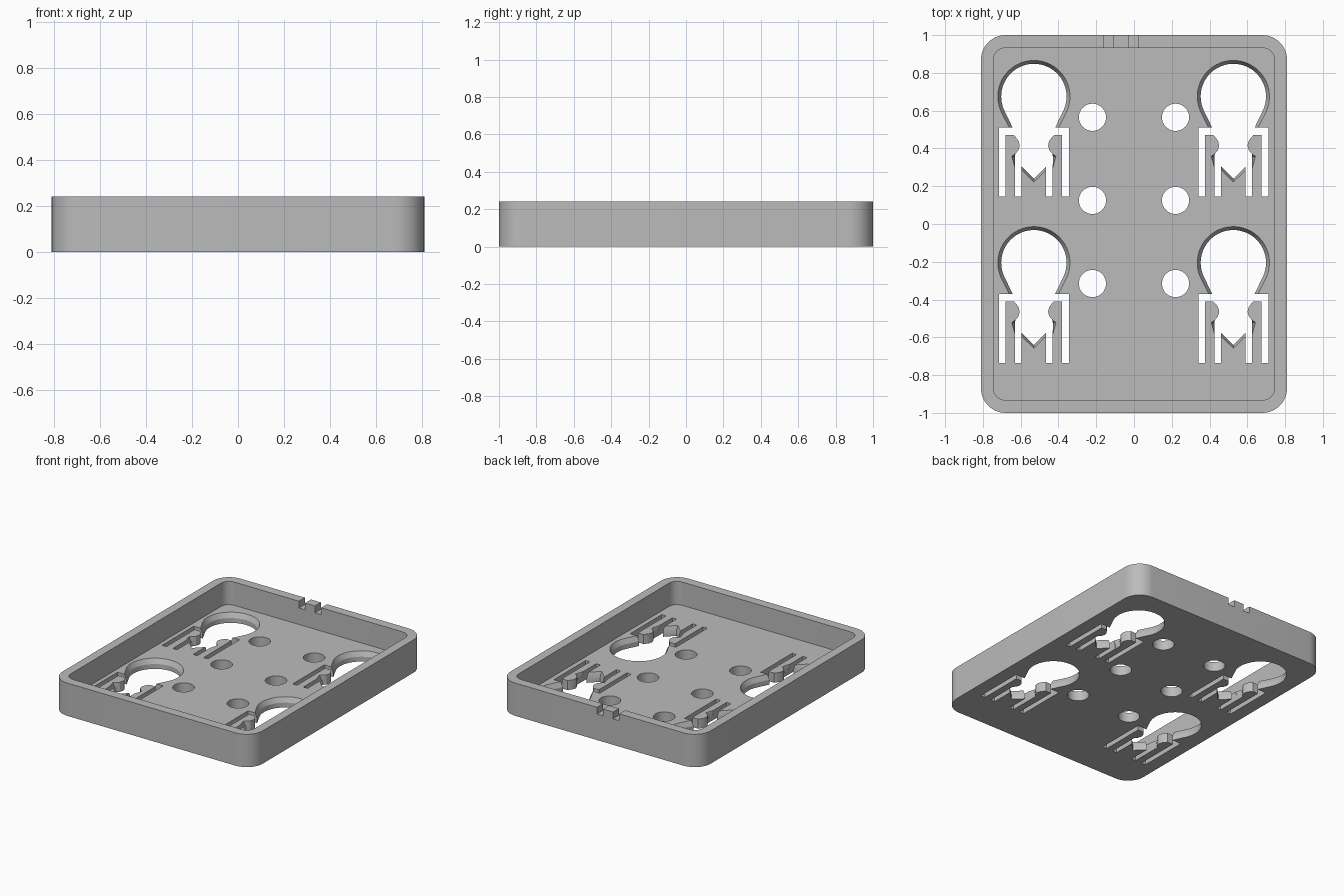
import bpy, bmesh, math

W, D, H = 0.81, 1.0, 0.24      # half width, half depth, height
FLOOR, STEP = 0.07, 0.035      # floor thickness, start of the keyhole chamfer

cube = bpy.data.objects.get("Cube")
if cube:
    bpy.data.objects.remove(cube, do_unlink=True)

grey = bpy.data.materials.new("plain grey")
grey.use_nodes = True
colour = (0.5, 0.5, 0.5, 1)
grey.diffuse_color = colour
grey.node_tree.nodes["Principled BSDF"].inputs["Base Color"].default_value = colour


def arc(cx, cy, r, a0, a1, n):
    return [(cx + r * math.cos(math.radians(a0 + (a1 - a0) * i / n)),
             cy + r * math.sin(math.radians(a0 + (a1 - a0) * i / n))) for i in range(n + 1)]


def rounded(w, d, r):
    pts = []
    for k, (sx, sy) in enumerate([(1, 1), (-1, 1), (-1, -1), (1, -1)]):
        pts += arc(sx * (w - r), sy * (d - r), r, 90 * k, 90 * k + 90, 12)
    return pts


def rect(x0, x1, y0, y1):
    return [(x0, y0), (x1, y0), (x1, y1), (x0, y1)]


def shift(pts, dx, dy):
    return [(x + dx, y + dy) for x, y in pts]


def solid(name, stacks):
    """Each stack is a list of (profile, z) layers joined by side walls."""
    bm = bmesh.new()
    for stack in stacks:
        rings = [[bm.verts.new((x, y, z)) for x, y in prof] for prof, z in stack]
        n = len(rings[0])
        bm.faces.new(rings[0][::-1])
        bm.faces.new(rings[-1])
        for a, b in zip(rings, rings[1:]):
            for i in range(n):
                j = (i + 1) % n
                bm.faces.new((a[i], a[j], b[j], b[i]))
    bmesh.ops.recalc_face_normals(bm, faces=bm.faces)
    mesh = bpy.data.meshes.new(name)
    bm.to_mesh(mesh)
    bm.free()
    mesh.materials.append(grey)
    obj = bpy.data.objects.new(name, mesh)
    bpy.context.collection.objects.link(obj)
    return obj


def prism(prof, z0=-0.05, z1=0.12):
    return [(prof, z0), (prof, z1)]


def keyhole(r, neck, notch, grow):
    """Round opening, neck, two snap bumps and a pointed end."""
    half = arc(0, 0, r, 90, -24, 24)
    half += [(neck, -0.17), (0.11, -0.2)]
    half += [(0.096, -0.215), (0.081, -0.235), (0.075, -0.26), (0.082, -0.285), (0.098, -0.303)]
    half += [(notch, -0.317), (0.1, -0.36 - grow), (0.066, -0.37 - grow)]
    return half + [(0, -0.435 - grow)] + [(-x, y) for x, y in half[:0:-1]]


# Tray body and the tools that shape it
tray = solid("tray", [prism(rounded(W, D, 0.13), 0, H)])
pocket = solid("pocket_cutter", [prism(rounded(W - 0.065, D - 0.068, 0.065), FLOOR, H + 0.1)])
notches = solid("notch_cutter", [prism(rect(x, x + 0.05, 0.9, 1.1), H - 0.05, H + 0.1)
                                 for x in (-0.16, -0.03)])
holes = solid("round_hole_cutter", [prism(arc(x, y, 0.072, 0, 352.5, 47))
                                    for x in (-0.22, 0.22) for y in (0.565, 0.125, -0.315)])

# Keyholes with flexible arms freed by slots
spots = [(x, y) for x in (-0.53, 0.526) for y in (0.675, -0.205)]
lower, upper = keyhole(0.173, 0.11, 0.1, 0), keyhole(0.191, 0.128, 0.117, 0.018)
keyholes = solid("keyhole_cutter", [
    [(shift(lower, *s), -0.05), (shift(lower, *s), STEP),
     (shift(upper, *s), FLOOR), (shift(upper, *s), 0.12)] for s in spots])
u_slot = [(-0.185, -0.53), (-0.15, -0.53), (-0.15, -0.205), (0.15, -0.205),
          (0.15, -0.53), (0.185, -0.53), (0.185, -0.165), (-0.185, -0.165)]
outer_slots = solid("outer_slot_cutter", [prism(shift(u_slot, *s)) for s in spots])
inner_slots = solid("inner_slot_cutter", [
    prism(shift(rect(x, x + 0.034, -0.53, -0.33), *s)) for s in spots for x in (-0.099, 0.065)])

bpy.ops.object.select_all(action='DESELECT')
bpy.context.view_layer.objects.active = tray
tray.select_set(True)
for cutter in (pocket, notches, holes, keyholes, outer_slots, inner_slots):
    cutter.hide_render = True
    mod = tray.modifiers.new(cutter.name, 'BOOLEAN')
    mod.operation, mod.solver, mod.object = 'DIFFERENCE', 'EXACT', cutter
    bpy.ops.object.modifier_apply(modifier=mod.name)
    bpy.data.objects.remove(cutter, do_unlink=True)

bpy.ops.object.shade_smooth_by_angle(angle=math.radians(25))
